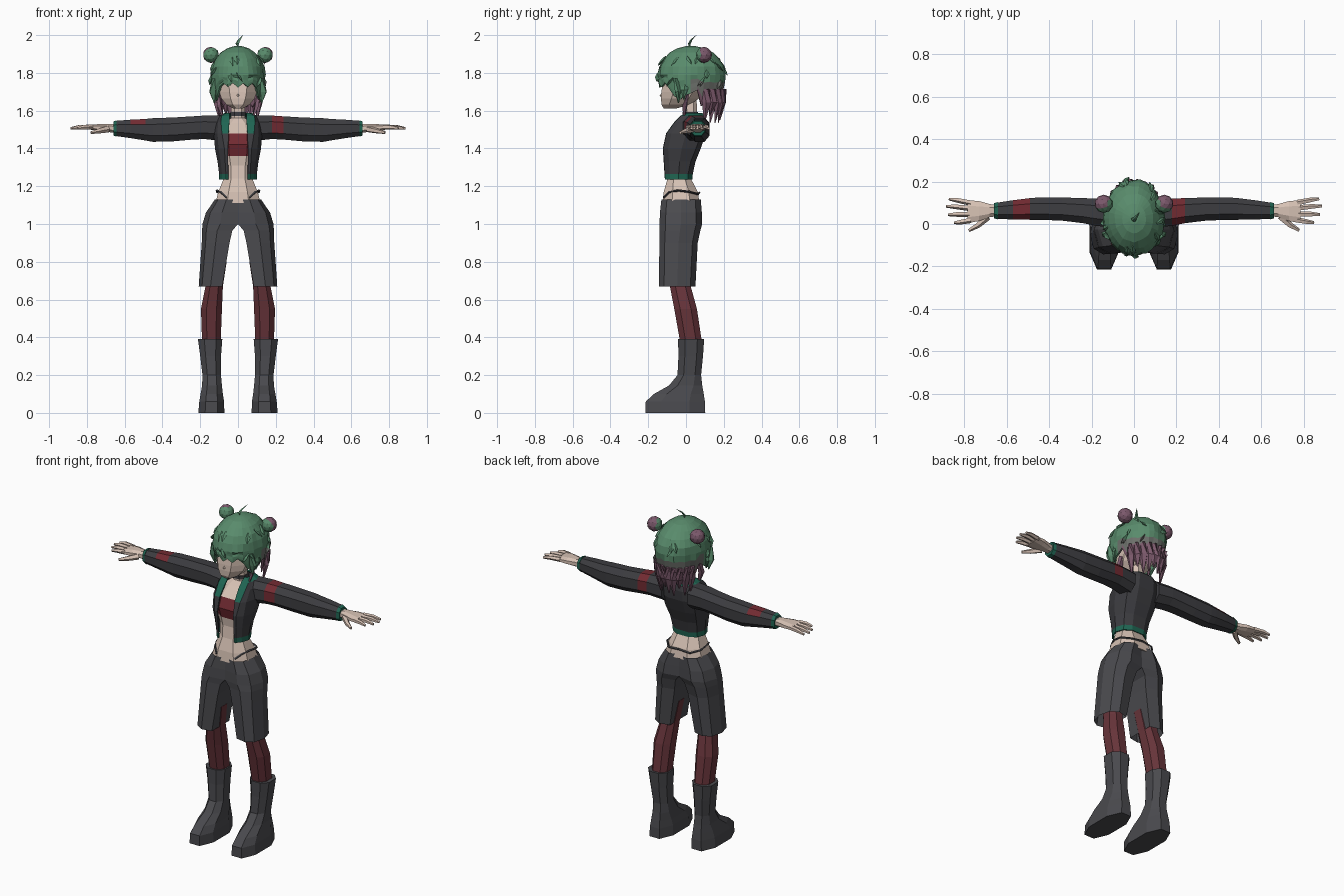
import bpy, bmesh, math, random
from mathutils import Vector

if "Cube" in bpy.data.objects:
    bpy.data.objects.remove(bpy.data.objects["Cube"])

random.seed(4)


def mat(name, r, g, b):
    m = bpy.data.materials.new(name)
    m.diffuse_color = (r, g, b, 1)
    m.use_nodes = True
    m.node_tree.nodes["Principled BSDF"].inputs["Base Color"].default_value = m.diffuse_color
    return m


SKIN = mat("skin", .68, .54, .46)
CHARCOAL = mat("charcoal cloth", .068, .068, .076)
JACKET = mat("dark jacket cloth", .046, .046, .052)
MAROON = mat("maroon stocking", .135, .034, .042)
RED = mat("red cloth", .17, .024, .032)
TEAL = mat("teal trim", .014, .13, .085)
GREEN = mat("green hair", .1, .26, .15)
BLEND = mat("faded hair", .15, .16, .145)
MAUVE = mat("mauve hair", .2, .1, .15)


def build(name, shells, mats, rule=None, mirror=False, caps=True, closed=True, thick=0):
    """Loft each shell (a list of equal-length rings) into one object."""
    bm = bmesh.new()
    for rings in shells:
        vs = [[bm.verts.new(p) for p in r] for r in rings]
        n = len(vs[0])
        for a, b in zip(vs, vs[1:]):
            for i in range(n if closed else n - 1):
                j = (i + 1) % n
                bm.faces.new((a[i], a[j], b[j], b[i]))
        if caps:
            bm.faces.new(vs[0])
            bm.faces.new(vs[-1])
    bmesh.ops.recalc_face_normals(bm, faces=bm.faces)
    if rule:
        for f in bm.faces:
            f.material_index = rule(f.calc_center_median(), f.normal)
    me = bpy.data.meshes.new(name)
    bm.to_mesh(me)
    bm.free()
    for m in mats:
        me.materials.append(m)
    ob = bpy.data.objects.new(name, me)
    bpy.context.collection.objects.link(ob)
    if mirror:
        ob.modifiers.new("mirror", 'MIRROR').merge_threshold = .0005
    if thick:
        ob.modifiers.new("thickness", 'SOLIDIFY').thickness = thick
    return ob


def octagon(a0, a1, b0, b1, c=.48):
    """Eight-sided section filling a rectangle."""
    ca, cb, ha, hb = (a0 + a1) / 2, (b0 + b1) / 2, (a1 - a0) / 2, (b1 - b0) / 2
    return [(ca + u * ha, cb + v * hb) for u, v in
            ((1, -c), (1, c), (c, 1), (-c, 1), (-1, c), (-1, -c), (-c, -1), (c, -1))]


def stack(rows, c=.48):
    """Horizontal octagons: z, x0, x1, y0, y1."""
    return [[(x, y, r[0]) for x, y in octagon(*r[1:], c)] for r in rows]


def along_x(rows, s=1):
    """Octagons along an arm: x, y0, y1, z0, z1."""
    return [[(s * r[0], y, z) for y, z in octagon(*r[1:])] for r in rows]


def tube(pts, radii, n=5, flat=1):
    """Tapered strand through points."""
    pts = [Vector(p) for p in pts]
    rings = []
    for i, p in enumerate(pts):
        d = pts[min(i + 1, len(pts) - 1)] - pts[max(i - 1, 0)]
        q = d.to_track_quat('Z', 'Y')
        rings.append([p + q @ Vector((radii[i] * math.cos(k * math.tau / n),
                                      radii[i] * flat * math.sin(k * math.tau / n), 0))
                      for k in range(n)])
    return rings


# Boots, stockings
build("boot", [stack([(.39, .083, .212, -.042, .096), (.3, .09, .2, -.04, .09),
                      (.2, .09, .188, -.045, .08), (.145, .085, .19, -.09, .086),
                      (.1, .08, .198, -.17, .094), (.06, .074, .205, -.213, .1),
                      (0, .072, .21, -.215, .102)])], [CHARCOAL], mirror=True)
build("stocking", [stack([(.8, .06, .17, -.1, .01), (.67, .08, .172, -.085, .025),
                          (.55, .085, .196, -.062, .058), (.37, .092, .19, -.03, .085)])],
      [MAROON], mirror=True)


# Baggy shorts, half section with a flat inner side
def shorts_ring(z, x0, x1, y0, y1):
    w, d = x1 - x0, y1 - y0
    return [(x0 + w * u, y0 + d * v, z) for u, v in
            ((0, .06), (.5, 0), (.86, .14), (1, .5), (.86, .86), (.5, 1), (0, .92), (0, .5))]


build("shorts", [[shorts_ring(*r) for r in
                  ((1.13, 0, .122, -.13, .078), (1.06, 0, .17, -.138, .084),
                   (1.0, 0, .188, -.14, .086), (.965, .03, .19, -.14, .076),
                   (.9, .045, .192, -.141, .062), (.67, .083, .208, -.143, .05))]],
      [CHARCOAL], mirror=True, caps=False)

# Body with chest band
BODY = [(1.11, .12, -.125, .072), (1.17, .104, -.118, .062), (1.24, .076, -.098, .026),
        (1.31, .08, -.09, .028), (1.36, .095, -.096, .045), (1.42, .103, -.112, .065),
        (1.48, .1, -.09, .085), (1.535, .075, -.035, .085), (1.56, .038, -.012, .06),
        (1.66, .034, -.014, .056)]
build("body", [stack([(z, -w, w, a, b) for z, w, a, b in BODY])], [SKIN, RED],
      lambda c, n: 1 if 1.36 < c.z < 1.48 else 0)
build("choker", [stack([(1.572, -.041, .041, -.018, .066), (1.592, -.04, .04, -.018, .064)])],
      [JACKET])
build("hip_strap", [tube([(.06, -.118, 1.14), (.09, -.09, 1.168), (.112, -.04, 1.178),
                          (.112, .02, 1.17), (.07, .065, 1.158), (0, .07, 1.165)],
                         [.006] * 6, 4)], [JACKET], mirror=True)


# Open cropped jacket
def jacket_ring(z, w, y0, y1, edge, strip):
    m = (y0 + y1) / 2
    return [(edge, y0, z), (strip, y0 + .002, z), (max(w * .85, strip + .004), y0 + .028, z),
            (w, m, z), (w * .82, y1 - .025, z), (w * .4, y1, z), (0, y1, z)]


build("jacket", [[jacket_ring(*r) for r in
                  ((1.235, .1, -.112, .034, .052, .064), (1.265, .1, -.114, .036, .052, .064),
                   (1.33, .108, -.118, .05, .053, .068), (1.4, .122, -.123, .078, .053, .072),
                   (1.48, .128, -.105, .105, .05, .085), (1.54, .124, -.062, .11, .046, .09),
                   (1.572, .105, -.03, .104, .045, .088), (1.588, .07, 0, .086, .044, .06))]],
      [JACKET, TEAL],
      lambda c, n: 1 if c.z < 1.265 or c.z > 1.572 or (c.z > 1.48 and c.x < .086 and c.y < 0) else 0,
      mirror=True, caps=False, closed=False, thick=.008)

# Sleeves, cuffs and hands; each sleeve has its own red patch
SLEEVE = [(.085, -.02, .112, 1.44, 1.574), (.18, -.008, .12, 1.45, 1.574),
          (.24, .004, .122, 1.447, 1.57), (.34, .016, .125, 1.438, 1.564),
          (.45, .02, .125, 1.435, 1.56), (.49, .02, .122, 1.442, 1.556),
          (.57, .021, .112, 1.455, 1.552), (.648, .025, .1, 1.466, 1.546)]
PALM = [(.64, .038, .088, 1.482, 1.528), (.68, .032, .094, 1.486, 1.53),
        (.73, .014, .108, 1.492, 1.53), (.785, .004, .112, 1.5, 1.524)]
FINGERS = [((.77, .1), (.83, .112), (.872, .118)), ((.775, .075), (.84, .082), (.886, .084)),
           ((.775, .046), (.835, .046), (.876, .044)), ((.77, .018), (.815, .01), (.848, .006))]
for s, side in ((1, "left"), (-1, "right")):
    patch = (lambda c, n: 1 if .18 < c.x < .24 and c.z > 1.48 else 0) if s > 0 else \
            (lambda c, n: 1 if -.57 < c.x < -.49 and n.z > .3 else 0)
    build(side + "_sleeve", [along_x(SLEEVE, s)], [JACKET, RED], patch)
    build(side + "_cuff", [along_x([(.642, .022, .103, 1.463, 1.549),
                                    (.66, .027, .098, 1.468, 1.543)], s)], [TEAL])
    digits = [tube([(s * x, y, z) for (x, y), z in zip(f, (1.513, 1.513, 1.506))],
                   (.014, .012, .007)) for f in FINGERS]
    thumb = tube([(s * .69, .035, 1.502), (s * .735, -.005, 1.493), (s * .778, -.03, 1.484)],
                 (.018, .014, .008))
    build(side + "_hand", [along_x(PALM, s)] + digits + [thumb], [SKIN])

# Head
HEAD = [(1.612, .026, -.118, -.05), (1.632, .062, -.13, .02), (1.665, .088, -.132, .07),
        (1.7, .1, -.13, .1), (1.76, .11, -.122, .13), (1.84, .1, -.1, .13),
        (1.9, .06, -.05, .08)]
build("head", [stack([(z, -w, w, a, b) for z, w, a, b in HEAD], .45)], [SKIN])
build("nose", [tube([(0, -.125, 1.682), (0, -.139, 1.678)], (.012, .002), 4)], [SKIN])


# Hair cap: ellipsoid crown running down to a jagged edge
def hair_point(a, z, r=1.0):
    if z > 1.79:
        r *= math.sqrt(max(0, 1 - ((z - 1.79) / .153) ** 2))
    else:
        r *= 1 - .22 * ((1.79 - z) / .19) ** 1.6
    back = .012 if math.cos(a) < 0 else 0
    return Vector((.145 * r * math.sin(a), .025 - (.174 + back) * r * math.cos(a), z))


def hair_edge(a, i):
    deg = abs((math.degrees(a) + 180) % 360 - 180)
    jag = (.012 if i % 2 else -.012) + random.uniform(-.006, .006)
    base = 1.738 if deg < 48 else 1.665 if deg < 86 else 1.70 if deg < 112 else 1.635
    return base + jag


def hair_color(c, n):
    if c.y < .03 - .1 * (c.z - 1.7):
        return 0
    return 2 if c.z < 1.705 else 1 if c.z < 1.76 else 0


N = 32
edges = [hair_edge(i * math.tau / N, i) for i in range(N)]
rings = []
for k in range(10):
    ring = []
    for i in range(N):
        a = i * math.tau / N
        z = 1.79 + .152 * math.cos(math.pi / 2 * (k + .3) / 5.3) if k < 5 else \
            1.79 + (edges[i] - 1.79) * (k - 5) / 4
        ring.append(hair_point(a, z, random.uniform(.965, 1.02) if k else 1))
    rings.append(ring)
build("hair_cap", [rings], [GREEN, BLEND, MAUVE], hair_color, caps=False, thick=.012)
crown = [[Vector((0, .025, 1.943)) + .02 * (p - Vector((0, .025, p.z))) for p in rings[0]], rings[0]]
build("hair_crown", [crown], [GREEN])

# Small tufts lifting off the cap
tufts = []
for i in range(22):
    a, z = random.uniform(0, math.tau), random.uniform(1.76, 1.9)
    p, q = hair_point(a, z, .99), hair_point(a + random.uniform(-.25, .25), z - .045, 1.06)
    tufts.append(tube([p, (p + q) / 2, q], (.006, .014, .002), 4, .5))
build("hair_tufts", tufts, [GREEN, BLEND, MAUVE], hair_color)

# Hanging strands at the back and sides
strands = []
for i in range(10):
    a = math.radians(118 + i * 13.8)
    p = hair_point(a, 1.715, .97)
    tip = 1.535 + (.045 if i % 3 == 1 else .015 * (i % 2))
    strands.append(tube([p, (p.x * .96, p.y * .96 + .008, 1.645), (p.x * .82, p.y * .92, tip)],
                        (.02, .026, .003), 5, .6))
build("back_strands", strands, [MAUVE])
build("neck_strand", [tube([(.1, .01, 1.69), (.1, -.005, 1.63), (.075, -.012, 1.545)],
                           (.014, .018, .003), 4, .6)], [MAUVE], mirror=True)
build("side_lock", [tube([(.122, -.05, 1.77), (.13, -.045, 1.7), (.124, -.04, 1.64)],
                         (.02, .026, .004), 5, .6),
                    tube([(.125, -.01, 1.77), (.134, -.008, 1.71), (.128, -.012, 1.66)],
                         (.02, .022, .004), 5, .6)], [GREEN], mirror=True)
build("cowlick", [tube([(0, .02, 1.93), (-.004, .018, 1.955), (.006, .028, 1.975), (.026, .055, 2.0)],
                       (.006, .012, .009, .001), 4, .5)], [GREEN])

# Hair buns, green toward the front
bm = bmesh.new()
bmesh.ops.create_icosphere(bm, subdivisions=2, radius=.043)
bm.normal_update()
for f in bm.faces:
    f.material_index = 1 if f.normal.y < -.45 or f.normal.x < -.6 else 0
bmesh.ops.translate(bm, verts=bm.verts, vec=(.143, .095, 1.895))
me = bpy.data.meshes.new("hair_bun")
bm.to_mesh(me)
bm.free()
me.materials.append(MAUVE)
me.materials.append(GREEN)
bun = bpy.data.objects.new("hair_bun", me)
bpy.context.collection.objects.link(bun)
bun.modifiers.new("mirror", 'MIRROR')
